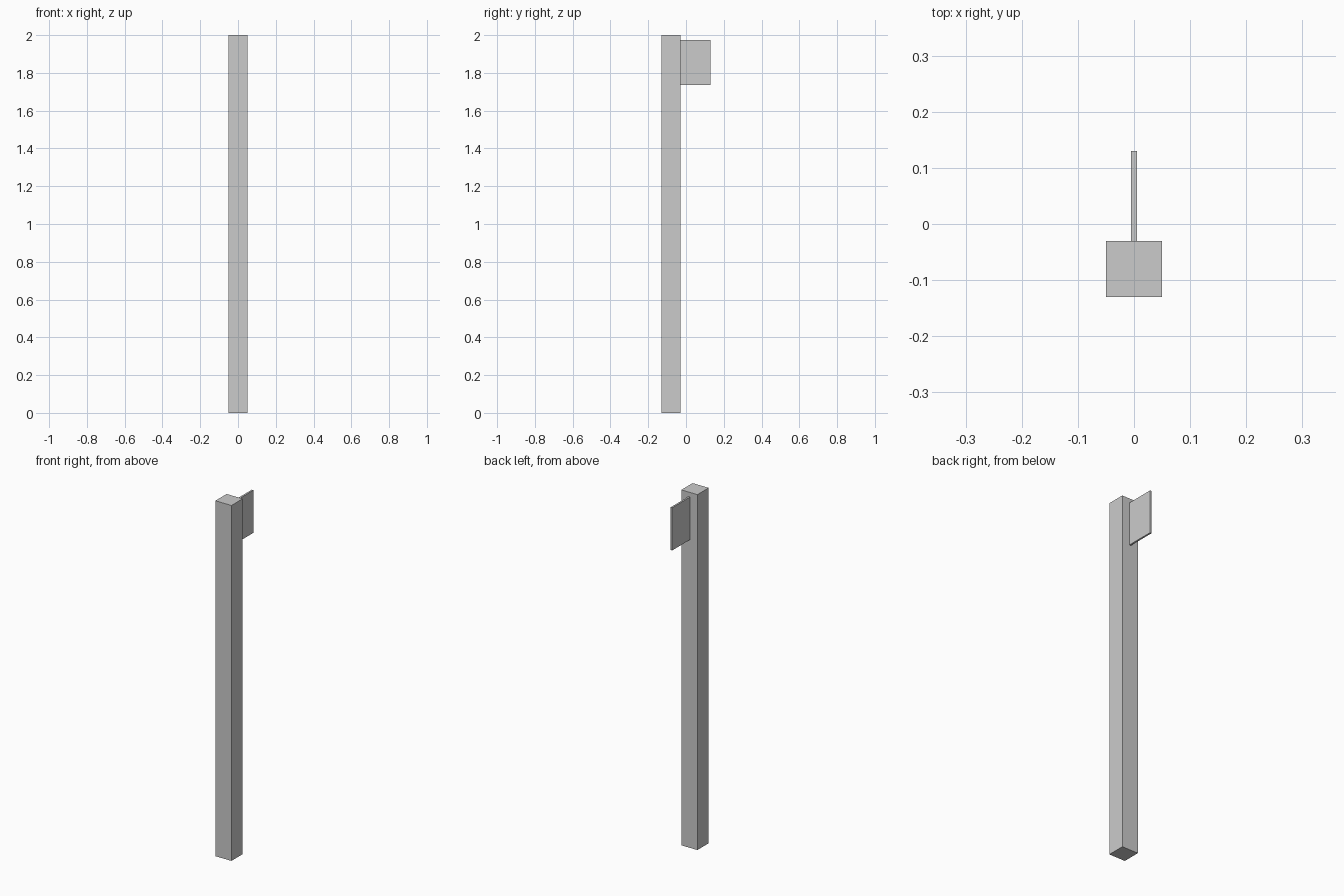
import bpy

if "Cube" in bpy.data.objects:
    bpy.data.objects.remove(bpy.data.objects["Cube"])


def box(name, lo, hi):
    """Axis-aligned box between two corners."""
    bpy.ops.mesh.primitive_cube_add(size=1, location=[(a + b) / 2 for a, b in zip(lo, hi)])
    ob = bpy.context.object
    ob.name = name
    ob.scale = [b - a for a, b in zip(lo, hi)]
    bpy.ops.object.transform_apply(location=False, rotation=False, scale=True)
    return ob


# Square upright post
box("post", (-0.05, -0.13, 0), (0.05, -0.03, 2))

# Thin sign plate fixed to the back face near the top
box("sign_plate", (-0.005, -0.03, 1.735), (0.005, 0.13, 1.975))
